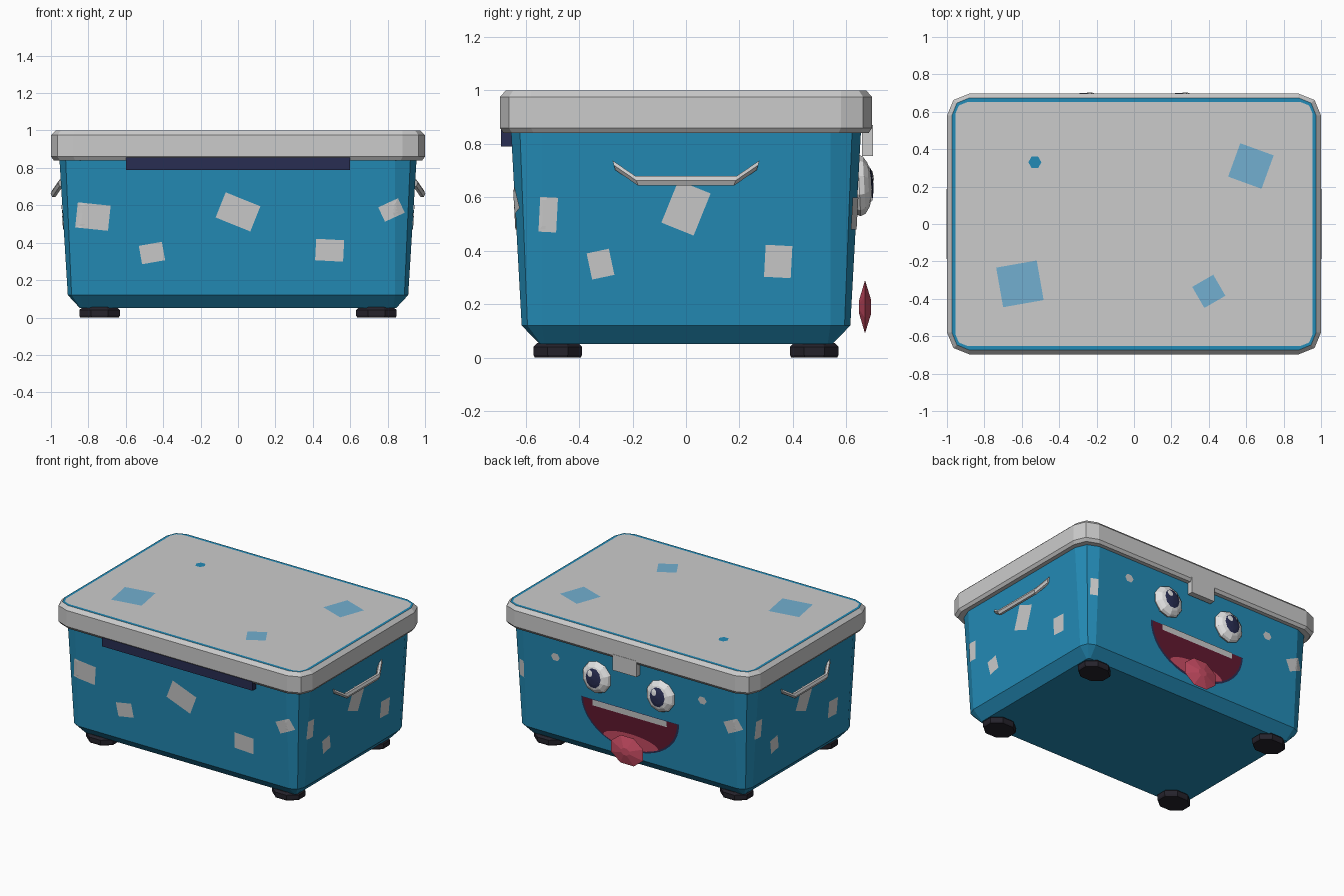
import bpy, bmesh, math
from mathutils import Vector, Matrix
from mathutils.bvhtree import BVHTree

if "Cube" in bpy.data.objects:
    bpy.data.objects.remove(bpy.data.objects["Cube"])


def material(name, *rgb):
    m = bpy.data.materials.new(name)
    m.diffuse_color = (*rgb, 1)
    m.use_nodes = True
    m.node_tree.nodes["Principled BSDF"].inputs["Base Color"].default_value = m.diffuse_color
    return m


BLUE = material("cooler blue", .017, .26, .47)
GRAY = material("light gray", .60, .60, .60)
SKY = material("pale blue", .17, .43, .63)
NAVY = material("navy", .022, .027, .085)
WHITE = material("eye white", .80, .80, .80)
MAROON = material("mouth maroon", .125, .010, .030)
PINK = material("tongue pink", .60, .075, .13)
DARK = material("foot dark", .018, .016, .024)


def finish(name, bm, *mats):
    me = bpy.data.meshes.new(name)
    bm.to_mesh(me)
    for m in mats:
        me.materials.append(m)
    ob = bpy.data.objects.new(name, me)
    bpy.context.collection.objects.link(ob)
    return ob


def loft(bm, rings, caps=True):
    """Skin a list of equal-length closed point rings; returns faces per band."""
    vs = [[bm.verts.new(p) for p in r] for r in rings]
    bands = []
    for a, b in zip(vs, vs[1:]):
        n = len(a)
        bands.append([bm.faces.new((a[i], a[(i + 1) % n], b[(i + 1) % n], b[i])) for i in range(n)])
    if caps:
        bm.faces.new(vs[0][::-1])
        bm.faces.new(vs[-1])
    bmesh.ops.recalc_face_normals(bm, faces=bm.faces[:])
    return bands


def round_rect(hx, hy, z, cx, cy):
    """Rectangle with two-segment corners; (cx, cy) is the corner centre."""
    dx, dy = hx - cx, hy - cy
    q = [(hx, cy), (cx + .71 * dx, cy + .71 * dy), (cx, hy)]
    pts = q + [(-x, y) for x, y in q[::-1]]
    pts += [(-x, -y) for x, y in q] + [(x, -y) for x, y in q[::-1]]
    return [(x, y, z) for x, y in pts]


def oval(rx, ry, n, off=0):
    return [(rx * math.cos(off + math.tau * i / n), ry * math.sin(off + math.tau * i / n)) for i in range(n)]


def box(bm, lo, hi):
    c = [(a + b) / 2 for a, b in zip(lo, hi)]
    s = [b - a for a, b in zip(lo, hi)]
    bmesh.ops.create_cube(bm, size=1, matrix=Matrix.Translation(c) @ Matrix.Diagonal((*s, 1)))


# Tapered tub
tub = bmesh.new()
loft(tub, [round_rect(.845, .547, .05, .83, .53), round_rect(.91, .615, .12, .84, .54),
           round_rect(.955, .655, .85, .84, .54)])
tub_tree = BVHTree.FromBMesh(tub)
finish("tub", tub, BLUE)

# Lid with a thin blue line round the top
lid = bmesh.new()
bands = loft(lid, [round_rect(.985, .683, .84, .87, .57), round_rect(1, .697, .86, .88, .58),
                   round_rect(1, .697, .975, .88, .58), round_rect(.974, .674, 1, .88, .58),
                   round_rect(.955, .652, 1, .89, .59)])
for f in bands[3]:
    f.material_index = 1
lid_tree = BVHTree.FromBMesh(lid)
finish("lid", lid, GRAY, BLUE)

# Thin plates laid on a surface by projecting an outline along one axis
X, Y, Z = Vector((1, 0, 0)), Vector((0, 1, 0)), Vector((0, 0, 1))
SIDES = {"front": (X, Z, -Y), "back": (X, Z, Y), "right": (Y, Z, X), "left": (Y, Z, -X), "top": (X, Y, Z)}


def decal(bm, tree, side, pts, lift=.004, steps=6):
    U, V, out = SIDES[side]
    edge = []
    for (a, b), (c, d) in zip(pts, pts[1:] + pts[:1]):
        n = max(1, math.ceil(math.hypot(c - a, d - b) / .03))
        edge += [(a + (c - a) * i / n, b + (d - b) * i / n) for i in range(n)]
    mu = sum(p[0] for p in edge) / len(edge)
    mv = sum(p[1] for p in edge) / len(edge)

    def place(u, v):
        p = U * u + V * v + out * 2
        hit, nor, _, _ = tree.ray_cast(p, -out)
        return bm.verts.new(hit + nor * lift)

    mid = place(mu, mv)
    rings = [[place(mu + (u - mu) * k / steps, mv + (v - mv) * k / steps) for u, v in edge]
             for k in range(1, steps + 1)]
    n = len(edge)
    faces = [bm.faces.new((mid, rings[0][i], rings[0][(i + 1) % n])) for i in range(n)]
    for a, b in zip(rings, rings[1:]):
        faces += [bm.faces.new((a[i], b[i], b[(i + 1) % n], a[(i + 1) % n])) for i in range(n)]
    bm.normal_update()
    for f in faces:
        if f.normal.dot(out) < 0:
            f.normal_flip()


def patch(u, v, w, h, deg=0):
    c, s = math.cos(math.radians(deg)), math.sin(math.radians(deg))
    return [(u + x * c - y * s, v + x * s + y * c)
            for x, y in ((-w / 2, -h / 2), (w / 2, -h / 2), (w / 2, h / 2), (-w / 2, h / 2))]


# Gray patches on the tub walls
spots = bmesh.new()
for u, v, w, h, a in ((-.775, .54, .175, .135, -6), (0, .565, .20, .145, -22), (-.46, .345, .125, .10, 10),
                      (.49, .36, .15, .115, -3), (.82, .575, .115, .085, 25)):
    decal(spots, tub_tree, "front", patch(u, v, w, h, a))
for u, v, w, h, a in ((0, .56, .13, .17, -22), (-.32, .35, .085, .10, 12), (.345, .36, .10, .12, -3),
                      (-.515, .535, .065, .13, -3)):
    decal(spots, tub_tree, "right", patch(u, v, w, h, a))
    decal(spots, tub_tree, "left", patch(-u, v, w, h, -a))
decal(spots, tub_tree, "back", patch(-.82, .575, .115, .085, -25))
decal(spots, tub_tree, "back", patch(.865, .54, .05, .12))
for x in (-.585, .585):
    decal(spots, tub_tree, "back", [(x + a, .70 + b) for a, b in oval(.035, .03, 6)])
finish("wall_patches", spots, GRAY)

# Pale patches and a small blue dot on the lid
top = bmesh.new()
for p in ((.625, .31, .19, .19, -20), (-.61, -.32, .22, .215, 10), (.40, -.36, .13, .13, 30)):
    decal(top, lid_tree, "top", patch(*p))
finish("lid_patches", top, SKY)
dot = bmesh.new()
decal(dot, lid_tree, "top", [(-.53 + a, .33 + b) for a, b in oval(.035, .035, 6)])
finish("lid_dot", dot, BLUE)

# Mouth, teeth and flat back of the tongue


def smile(w, zt, h):
    return [(w * math.cos(math.pi * i / 20), zt - h * math.sin(math.pi * i / 20)) for i in range(21)]


upper = [(.22 * math.cos(math.pi * i / 12), .234 + .06 * math.sin(math.pi * i / 12)) for i in range(13)]
lower = [(x, .465 - .283 * math.sqrt(1 - (x / .375) ** 2)) for x in (-.18, -.12, -.06, 0, .06, .12, .18)]
for name, pts, lift, mat in (("mouth_outline", smile(.39, .468, .30), .002, NAVY),
                             ("mouth", smile(.375, .465, .285), .004, MAROON),
                             ("tongue_back", upper + lower, .007, PINK),
                             ("teeth", patch(0, .447, .59, .042), .008, GRAY)):
    bm = bmesh.new()
    decal(bm, tub_tree, "back", pts, lift, 1)
    finish(name, bm, mat)

# Hanging tongue
bm = bmesh.new()
loft(bm, [[(a * k, y, .19 + b * k) for a, b in oval(.138, .108, 8, math.pi / 8)]
          for k, y in ((.25, .648), (1, .67), (.25, .693))])
finish("tongue", bm, PINK)

# Eyes: low domes with pupil and glint
for side, x in (("left", -.255), ("right", .255)):
    eye = bmesh.new()
    bmesh.ops.create_uvsphere(eye, u_segments=10, v_segments=8, radius=1,
                              matrix=Matrix.Translation((x, .648, .645)) @ Matrix.Rotation(math.radians(3), 4, 'X')
                              @ Matrix.Diagonal((.113, .05, .116, 1)) @ Matrix.Rotation(math.pi / 2, 4, 'X'))
    tree = BVHTree.FromBMesh(eye)
    finish(side + "_eye", eye, WHITE)
    for name, r, h, dx, dz, lift, mat in (("_pupil", .058, .068, 0, .005, .004, NAVY),
                                          ("_glint", .02, .022, .022, .035, .008, WHITE)):
        bm = bmesh.new()
        decal(bm, tree, "back", [(x + dx + a, .645 + dz + b) for a, b in oval(r, h, 10)], lift)
        finish(side + name, bm, mat)

# Latch tab over the face, hinge strip on the opposite wall
bm = bmesh.new()
box(bm, (-.095, .658, .755), (.095, .699, .87))
finish("latch", bm, GRAY)
bm = bmesh.new()
box(bm, (-.6, -.693, .79), (.6, -.64, .855))
finish("hinge_strip", bm, NAVY)

# Bent carrying handles
path = [(.945, -.27, .72), (.985, -.185, .662), (.985, .185, .662), (.945, .27, .72)]
for side, s in (("right", 1), ("left", -1)):
    bm = bmesh.new()
    loft(bm, [[(s * (x + a), y + math.copysign(.3 * b, -y) * (1 if b < 0 else -1), z + b)
               for a, b in oval(.017, .021, 6)] for x, y, z in path])
    finish(side + "_handle", bm, GRAY)

# Octagonal feet
for fb, sy in (("front", -1), ("back", 1)):
    for lr, sx in (("left", -1), ("right", 1)):
        bm = bmesh.new()
        loft(bm, [[(sx * .74 + a * k, sy * .48 + b * k, z) for a, b in oval(.117, .098, 8, math.pi / 8)]
                  for k, z in ((.95, 0), (1, .01), (1, .04), (.85, .055))])
        finish(f"{fb}_{lr}_foot", bm, DARK)
